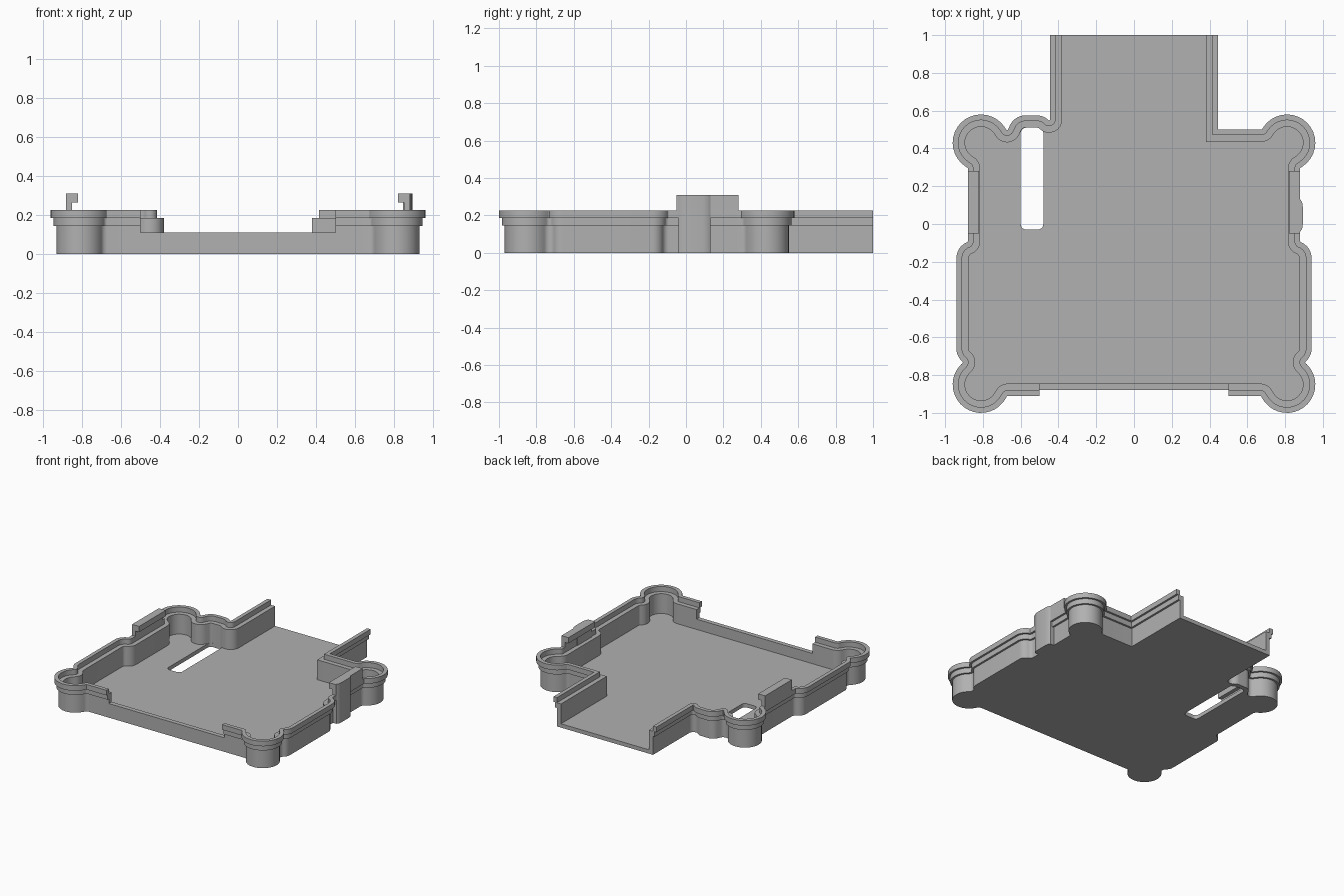
import bpy, bmesh, math
from mathutils import Vector

cube = bpy.data.objects.get("Cube")
if cube:
    bpy.data.objects.remove(cube)

grey = bpy.data.materials.new("plain grey")
grey.use_nodes = True
grey.diffuse_color = (0.44, 0.44, 0.44, 1)
grey.node_tree.nodes["Principled BSDF"].inputs["Base Color"].default_value = (0.44, 0.44, 0.44, 1)

FLOOR = 0.03     # floor thickness
TALL = 0.31      # top of the side tabs


def finish(name, bm):
    bmesh.ops.recalc_face_normals(bm, faces=bm.faces)
    mesh = bpy.data.meshes.new(name)
    bm.to_mesh(mesh)
    bm.free()
    obj = bpy.data.objects.new(name, mesh)
    bpy.context.collection.objects.link(obj)
    return style(obj)


def style(obj):
    obj.data.materials.clear()
    obj.data.materials.append(grey)
    bpy.ops.object.select_all(action='DESELECT')
    obj.select_set(True)
    bpy.context.view_layer.objects.active = obj
    bpy.ops.object.shade_smooth_by_angle(angle=math.radians(30))
    return obj


def loft(name, loops):
    """Join a row of equal closed loops into a solid with end caps."""
    bm = bmesh.new()
    rings = [[bm.verts.new(p) for p in loop] for loop in loops]
    count = len(rings[0])
    for a, b in zip(rings, rings[1:]):
        for i in range(count):
            j = (i + 1) % count
            bm.faces.new((a[i], a[j], b[j], b[i]))
    bm.faces.new(rings[0])
    bm.faces.new(rings[-1])
    return finish(name, bm)


def belt(items, d):
    """Path wrapped round signed circles (x, y, r), grown outward by d.
    A corner (x, y, 0, mx, my) stays sharp and moves along its mitre."""
    discs = []
    for x, y, r, *mitre in items:
        if mitre:
            discs.append((Vector((x + mitre[0] * d, y + mitre[1] * d)), 0))
        else:
            discs.append((Vector((x, y)), r + d))
    normals = []
    for (c1, r1), (c2, r2) in zip(discs, discs[1:]):
        gap = c2 - c1
        ratio = max(-1, min(1, (r1 - r2) / gap.length))
        normals.append(math.atan2(gap.y, gap.x) + math.acos(ratio))
    points = []
    for i, (c, r) in enumerate(discs):
        if len(items[i]) > 3:
            points.append(c)
            continue
        start, sweep = normals[i - 1], (normals[i] - normals[i - 1]) % math.tau
        if items[i][2] > 0:
            sweep -= math.tau
        steps = 18 if items[i][2] > 0.1 else 8
        for k in range(steps + 1):
            a = start + sweep * k / steps
            points.append(c + r * Vector((math.cos(a), math.sin(a))))
    return points


# Wall line shared by both sides, from the front opening to the rear post
side = [(-0.5, -0.88, 0, 0, -1), (-0.669, -0.915, -0.035), (-0.81, -0.85, 0.12),
        (-0.911, -0.732, -0.035), (-0.85, -0.66, 0.06), (-0.85, -0.18, 0.06),
        (-0.885, -0.092, -0.035), (-0.885, 0.294, -0.035), (-0.81, 0.43, 0.12)]
rear_end = (-0.415, 1, 0, -1, 0)
# One rear side bulges round the slot, the other has a plain square corner
bulged = side + [(-0.672, 0.502, -0.035), (-0.575, 0.485, 0.06), (-0.515, 0.485, 0.06),
                 (-0.45, 0.553, -0.035), rear_end]
plain = side + [(-0.674, 0.505, -0.035), (-0.415, 0.47, 0, -1, 1), rear_end]

# Stepped wall section: offset from the wall line, height
section = [(-0.035, 0), (0, 0), (0, 0.145), (0.015, 0.145), (0.015, 0.185), (0.03, 0.185),
           (0.03, 0.225), (0, 0.225), (0, 0.185), (-0.035, 0.185)]


def wall(name, items, flip):
    lines = [[(flip * p.x, p.y, z) for p in belt(items, d)] for d, z in section]
    loft(name, list(zip(*lines)))


wall("right_wall", bulged, 1)
wall("left_wall", plain, -1)


def slab(name, outline, z0, z1):
    return loft(name, [[(x, y, z) for x, y in outline] for z in (z0, z1)])


# Low front wall
slab("front_wall", [(-0.5, -0.88), (0.5, -0.88), (0.5, -0.845), (-0.5, -0.845)], 0, 0.11)

# Hooked tabs on the side walls
hook = [(0.88, 0.19), (0.88, TALL), (0.82, TALL), (0.82, 0.265), (0.85, 0.265), (0.85, 0.19)]
for name, flip in (("left_tab", 1), ("right_tab", -1)):
    loft(name, [[(flip * x, y, z) for x, z in hook] for y in (-0.05, 0.28)])

# Shallow rib on the outside of the left wall
slab("left_rib", [(0.845, -0.04), (0.88, -0.04), (0.89, -0.025), (0.894, 0.0), (0.894, 0.09),
                  (0.89, 0.115), (0.88, 0.13), (0.845, 0.13)], 0, TALL)

# Floor plate with a rounded slot
outline = [(p.x, p.y) for p in belt(bulged, -0.015)]
outline += [(-p.x, p.y) for p in reversed(belt(plain, -0.015))]
slot = []
for q, (x, y) in enumerate([(-0.51, 0.48), (-0.57, 0.48), (-0.57, 0.0), (-0.51, 0.0)]):
    for k in range(7):
        a = (q + k / 6) * math.pi / 2
        slot.append((x + 0.03 * math.cos(a), y + 0.03 * math.sin(a)))

curve = bpy.data.curves.new("floor", 'CURVE')
curve.dimensions = '2D'
curve.fill_mode = 'BOTH'
curve.extrude = FLOOR / 2
for loop in (outline, slot):
    spline = curve.splines.new('POLY')
    spline.points.add(len(loop) - 1)
    for point, (x, y) in zip(spline.points, loop):
        point.co = (x, y, 0, 1)
    spline.use_cyclic_u = True
floor = bpy.data.objects.new("floor", curve)
floor.location.z = FLOOR / 2
bpy.context.collection.objects.link(floor)
bpy.ops.object.select_all(action='DESELECT')
floor.select_set(True)
bpy.context.view_layer.objects.active = floor
bpy.ops.object.convert(target='MESH')
style(bpy.context.view_layer.objects.active)
